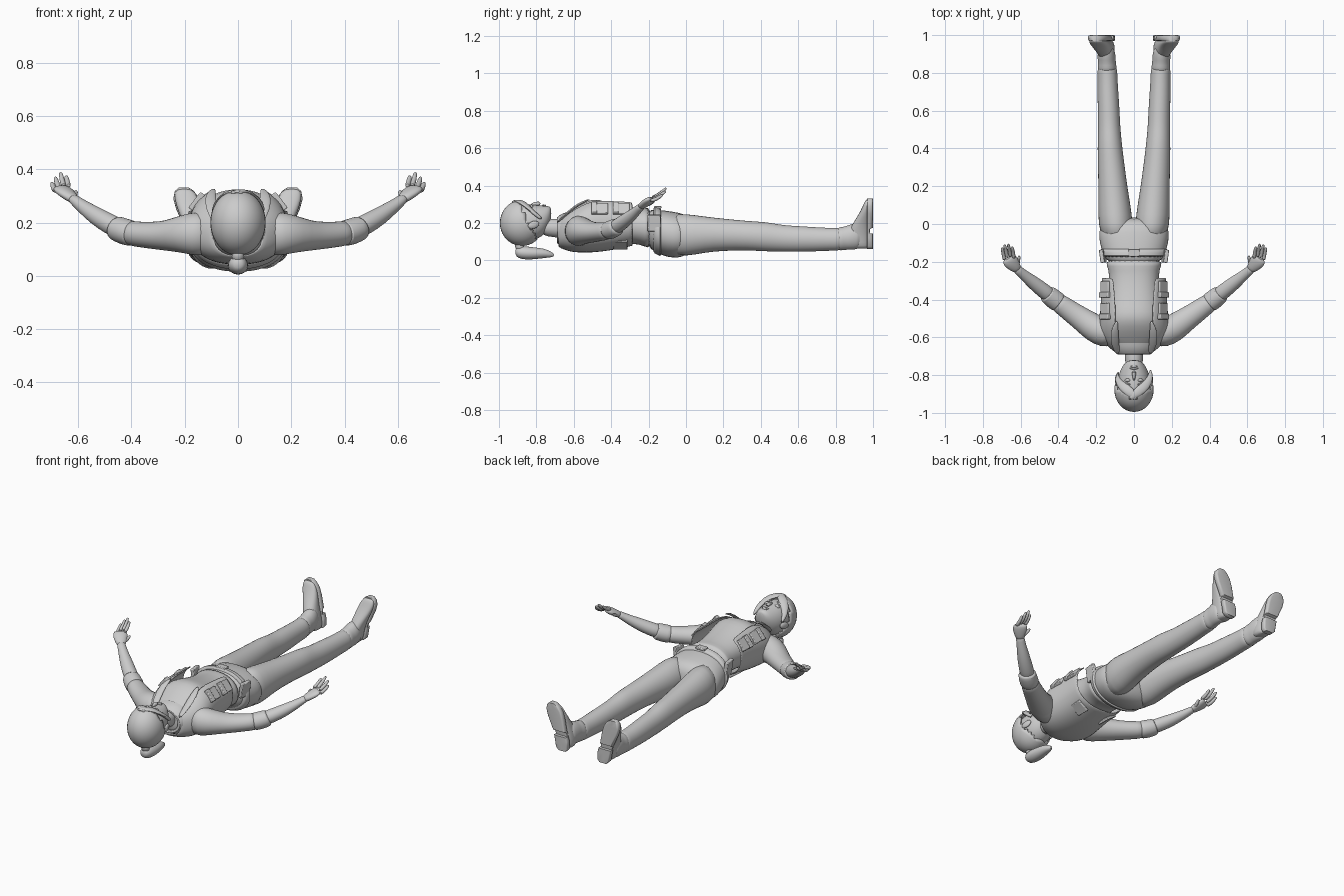
import bpy, bmesh, math
from mathutils import Vector as V, Matrix, Euler


def finish(name, bm, mirror=False, sub=0, solid=0, bevel=0):
    bmesh.ops.recalc_face_normals(bm, faces=bm.faces)
    me = bpy.data.meshes.new(name)
    bm.to_mesh(me)
    bm.free()
    me.shade_smooth()
    me.set_sharp_from_angle(angle=math.radians(50))
    ob = bpy.data.objects.new(name, me)
    bpy.context.collection.objects.link(ob)
    if mirror:
        m = ob.modifiers.new("mirror", 'MIRROR')
        m.use_clip = True
    if solid:
        m = ob.modifiers.new("thickness", 'SOLIDIFY')
        m.thickness, m.offset = solid, 1
    if bevel:
        m = ob.modifiers.new("bevel", 'BEVEL')
        m.width, m.segments = bevel, 2
    if sub:
        m = ob.modifiers.new("smooth", 'SUBSURF')
        m.levels = m.render_levels = sub
    return ob


def loft(name, rings, axis=None, up=(0, 0, 1), n=16, p=1.0, mirror=False, sub=1, caps=True):
    """Skin rings of (x, y, z, half width, half height)."""
    bm, loops = bmesh.new(), []
    up = V(up)
    for i, (x, y, z, a, b) in enumerate(rings):
        t = V(axis) if axis else V(rings[min(i + 1, len(rings) - 1)][:3]) - V(rings[max(i - 1, 0)][:3])
        t.normalize()
        side = t.cross(up).normalized()
        u = side.cross(t)
        loop = []
        for k in range(n):
            c, s = math.cos(2 * math.pi * k / n), math.sin(2 * math.pi * k / n)
            c, s = math.copysign(abs(c) ** p, c), math.copysign(abs(s) ** p, s)
            loop.append(bm.verts.new(V((x, y, z)) + side * a * c + u * b * s))
        loops.append(loop)
    for l0, l1 in zip(loops, loops[1:]):
        for k in range(n):
            bm.faces.new((l0[k], l0[(k + 1) % n], l1[(k + 1) % n], l1[k]))
    if caps:
        bm.faces.new(loops[0])
        bm.faces.new(loops[-1])
    return finish(name, bm, mirror, sub)


def along_y(name, rows, **kw):
    """Rows of (y, x centre, half width, z low, z high)."""
    return loft(name, [(x, y, (lo + hi) / 2, w, (hi - lo) / 2) for y, x, w, lo, hi in rows],
                axis=(0, 1, 0), **kw)


def along_z(name, rows, **kw):
    """Rows of (z, x centre, half width, y low, y high)."""
    return loft(name, [(x, (lo + hi) / 2, z, w, (hi - lo) / 2) for z, x, w, lo, hi in rows],
                axis=(0, 0, 1), up=(0, -1, 0), **kw)


def placed(loc, size, rot):
    return Matrix.LocRotScale(V(loc), Euler([math.radians(r) for r in rot]), V(size))


def box(name, loc, size, rot=(0, 0, 0), mirror=True):
    bm = bmesh.new()
    bmesh.ops.create_cube(bm, size=1, matrix=placed(loc, size, rot))
    return finish(name, bm, mirror, bevel=0.004)


def blob(name, loc, size, rot=(0, 0, 0), mirror=True):
    bm = bmesh.new()
    bmesh.ops.create_uvsphere(bm, u_segments=16, v_segments=10, radius=1, matrix=placed(loc, size, rot))
    return finish(name, bm, mirror)


# Shirt, neck and trousers
along_y("neck", [(-.78, 0, .05, .13, .23), (-.71, 0, .046, .125, .22), (-.63, 0, .055, .11, .23)])
along_y("shirt", [(-.68, 0, .06, .1, .21), (-.65, 0, .11, .075, .235), (-.6, 0, .155, .06, .275),
                  (-.54, 0, .16, .055, .315), (-.49, 0, .16, .058, .33), (-.44, 0, .152, .065, .318),
                  (-.36, 0, .135, .085, .295), (-.27, 0, .13, .09, .28), (-.22, 0, .143, .075, .282),
                  (-.185, 0, .16, .055, .285)], n=24, p=.9)
along_y("trouser_seat", [(-.215, 0, .143, .075, .275), (-.16, 0, .165, .04, .272), (-.1, 0, .183, .015, .266),
                         (-.04, 0, .19, .012, .256), (0, 0, .17, .025, .245), (.035, 0, .08, .07, .2)], n=24, p=.9)
along_y("belt", [(-.175, 0, .168, .045, .283), (-.172, 0, .174, .038, .287),
                 (-.135, 0, .184, .02, .28), (-.13, 0, .178, .026, .274)], n=32, p=.9)
box("belt_buckle", (0, -.152, .283), (.06, .04, .014), mirror=False)
box("hip_pouch", (.165, -.17, .2), (.022, .07, .09), (0, 8, -8))
along_y("trouser_leg", [(-.09, .09, .08, .03, .25), (0, .097, .094, .018, .252), (.1, .104, .087, .04, .236),
                        (.2, .112, .078, .05, .225), (.33, .122, .071, .052, .212), (.4, .127, .067, .048, .208),
                        (.45, .129, .064, .046, .203), (.52, .132, .06, .045, .189), (.6, .134, .059, .044, .185),
                        (.7, .138, .056, .047, .178), (.78, .14, .053, .051, .174), (.81, .141, .054, .05, .176),
                        (.84, .142, .048, .058, .172)], mirror=True)

# Boots
along_y("boot_shaft", [(.79, .142, .046, .058, .17), (.83, .142, .053, .05, .18), (.85, .143, .047, .056, .182),
                       (.88, .145, .05, .055, .195), (.91, .146, .046, .058, .2), (.94, .147, .04, .065, .2)],
        mirror=True)
along_z("boot_foot", [(.062, .137, .025, .9, .975), (.075, .138, .038, .875, .982), (.12, .143, .041, .86, .983),
                      (.17, .156, .041, .875, .983), (.21, .168, .043, .9, .983), (.25, .181, .047, .925, .983),
                      (.29, .193, .046, .945, .983), (.315, .2, .036, .955, .982), (.327, .203, .022, .965, .98)],
        mirror=True, p=.85)
along_z("boot_heel", [(.06, .137, .025, .968, 1), (.075, .139, .039, .968, 1), (.12, .144, .042, .968, 1),
                      (.145, .15, .041, .968, 1)], p=.3, mirror=True, sub=0)
along_z("boot_sole", [(.145, .15, .038, .968, .982), (.168, .156, .04, .968, .984), (.175, .158, .04, .968, 1),
                      (.25, .182, .05, .968, 1), (.29, .194, .049, .968, 1), (.318, .201, .036, .968, 1),
                      (.332, .204, .018, .968, 1)], p=.3, mirror=True, sub=0)

# Open vest: half shell from the front edge to the middle of the back
bm = bmesh.new()
rows = []
for y, w, lo, hi, start in [(-.285, .163, .085, .33, .65), (-.33, .164, .078, .33, .62), (-.41, .166, .06, .331, .55),
                            (-.5, .175, .05, .33, .5), (-.56, .178, .05, .3, .5), (-.61, .165, .053, .268, .5),
                            (-.65, .125, .066, .238, .6), (-.68, .085, .08, .212, .8)]:
    row = []
    for k in range(13):
        a = start + (math.pi - start) * k / 12
        c = math.copysign(abs(math.cos(a)) ** .85, math.cos(a))
        x = 0 if k == 12 else w * math.sin(a) ** .85
        row.append(bm.verts.new((x, y, (lo + hi) / 2 + c * (hi - lo) / 2)))
    rows.append(row)
for r0, r1 in zip(rows, rows[1:]):
    for k in range(12):
        bm.faces.new((r0[k], r1[k], r1[k + 1], r0[k + 1]))
finish("vest", bm, mirror=True, sub=1, solid=.009)
for i, y in enumerate((-.46, -.345)):
    box("vest_pocket_%d" % i, (.152, y, .276), (.07, .085, .016), (0, 52, 0))
    box("vest_pocket_flap_%d" % i, (.155, y - .03, .279), (.075, .03, .022), (0, 52, 0))
box("back_pocket", (.1, -.35, .085), (.075, .075, .016), (0, 145, 0))
loft("collar", [(0, -.63, .16, .125, .1), (0, -.66, .165, .115, .088), (0, -.695, .16, .092, .07),
                (0, -.69, .16, .07, .058), (0, -.65, .16, .07, .06)], axis=(0, 1, 0), n=24, caps=False)
loft("lapel", [(.085, -.69, .2, .012, .006), (.1, -.64, .25, .024, .008), (.105, -.57, .305, .024, .008),
               (.09, -.51, .328, .006, .004)], mirror=True, n=8)

# Arms
loft("sleeve", [(.1, -.58, .155, .07, .08), (.16, -.577, .158, .079, .085), (.21, -.552, .157, .076, .072),
                (.27, -.508, .15, .065, .057), (.33, -.467, .152, .058, .051), (.38, -.43, .156, .053, .048),
                (.42, -.402, .163, .049, .048)], mirror=True)
loft("rolled_cuff", [(.395, -.42, .158, .046, .043), (.4, -.416, .159, .054, .05), (.43, -.394, .167, .053, .05),
                     (.46, -.37, .18, .05, .048), (.463, -.367, .182, .042, .04)], mirror=True)
loft("forearm", [(.42, -.4, .163, .042, .04), (.48, -.352, .193, .041, .039), (.53, -.313, .223, .037, .035),
                 (.575, -.276, .254, .029, .027), (.61, -.247, .282, .024, .02), (.625, -.232, .294, .025, .018)],
     mirror=True)
loft("palm", [(.612, -.247, .283, .02, .016), (.628, -.228, .297, .032, .019), (.648, -.205, .314, .041, .02),
              (.662, -.186, .326, .04, .017), (.667, -.178, .33, .03, .01)], mirror=True)
fingers = {"index": ((.635, -.185, .335), (.645, -.12, .375)), "middle": ((.653, -.178, .335), (.666, -.105, .387)),
           "ring": ((.67, -.182, .328), (.686, -.108, .37)), "little": ((.685, -.195, .318), (.699, -.125, .35)),
           "thumb": ((.618, -.228, .295), (.607, -.168, .318))}
for key, (a, b) in fingers.items():
    a, b = V(a), V(b)
    mid = a.lerp(b, .5) + V((0, .004, -.007))
    pts = [(a, .0115), (mid, .0105), (a.lerp(b, .9), .009), (b, .004)]
    loft("finger_" + key, [(*q, r, r) for q, r in pts], n=8, mirror=True)

# Head and face
along_y("head", [(-.975, 0, .03, .17, .23), (-.95, 0, .068, .13, .275), (-.89, 0, .088, .1, .302),
                 (-.835, 0, .088, .1, .301), (-.79, 0, .08, .115, .295), (-.755, 0, .064, .14, .293),
                 (-.732, 0, .045, .185, .291), (-.72, 0, .022, .225, .28)], n=20)
loft("nose", [(0, -.83, .297, .007, .008), (0, -.805, .302, .009, .011), (0, -.787, .305, .014, .013),
              (0, -.78, .298, .01, .008)], n=8)
blob("eye", (.034, -.827, .288), (.016, .009, .009), (0, 20, 0))
blob("eyebrow", (.036, -.847, .295), (.021, .005, .005), (0, 22, 8))
blob("upper_lip", (0, -.764, .293), (.023, .006, .006), mirror=False)
blob("lower_lip", (0, -.754, .292), (.018, .006, .006), mirror=False)
blob("ear", (.09, -.815, .19), (.01, .032, .02), (15, 0, 12))

# Hair cap with the face area cut away
bm = bmesh.new()
bmesh.ops.create_uvsphere(bm, u_segments=32, v_segments=20, radius=1,
                          matrix=placed((0, -.877, .2), (.096, .11, .115), (0, 0, 0)))
bmesh.ops.delete(bm, geom=[v for v in bm.verts if v.co.y > -.785 - (v.co.z - .11) * .5], context='VERTS')
finish("hair_cap", bm, solid=.008)
for name, s, path in (("fringe_long", 1, [(-.03, -.93, .31), (.02, -.89, .32), (.065, -.855, .295), (.09, -.81, .25), (.086, -.77, .22)]),
                      ("fringe_short", -1, [(-.02, -.93, .31), (.02, -.89, .318), (.06, -.86, .295), (.088, -.83, .25), (.088, -.79, .21)])):
    width = (.012, .03, .027, .018, .004)
    loft(name, [(s * x, y, z, w, .011) for (x, y, z), w in zip(path, width)], n=8)

# Tied hair behind the head
loft("hair_tie", [(0, -.895, .095, .022, .022), (0, -.89, .075, .026, .026), (0, -.885, .05, .022, .022)],
     axis=(0, 0, 1), up=(0, -1, 0), n=12)
along_y("ponytail", [(-.913, 0, .015, .03, .06), (-.9, 0, .032, .012, .074), (-.86, 0, .041, .003, .077),
                     (-.81, 0, .039, .005, .07), (-.76, 0, .029, .012, .064), (-.73, 0, .02, .015, .052),
                     (-.705, 0, .006, .02, .035)])
